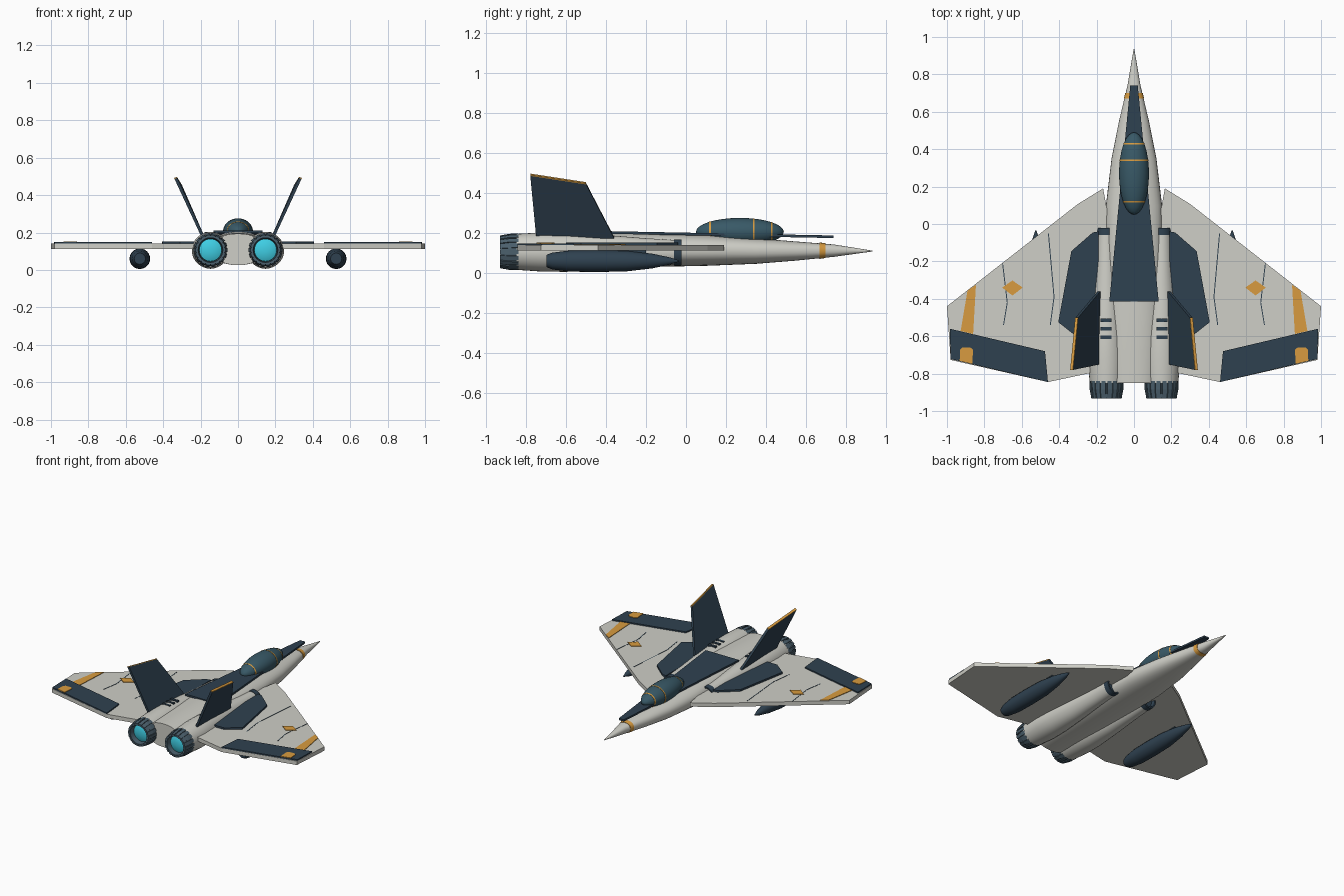
import bpy, bmesh, math
from mathutils import Vector

if "Cube" in bpy.data.objects:
    bpy.data.objects.remove(bpy.data.objects["Cube"])


def mat(name, rgb):
    m = bpy.data.materials.new(name)
    m.diffuse_color = (*rgb, 1)
    m.use_nodes = True
    m.node_tree.nodes["Principled BSDF"].inputs["Base Color"].default_value = m.diffuse_color
    return m


HULL = mat("hull_pale", (0.62, 0.62, 0.57))
NAVY = mat("navy", (0.028, 0.053, 0.08))
ORANGE = mat("orange", (0.69, 0.33, 0.05))
GLASS = mat("glass", (0.04, 0.1, 0.135))
STEEL = mat("steel", (0.07, 0.115, 0.15))
GLOW = mat("glow", (0.05, 0.62, 0.78))


def finish(name, bm, material, smooth=False):
    bmesh.ops.recalc_face_normals(bm, faces=bm.faces)
    me = bpy.data.meshes.new(name)
    bm.to_mesh(me)
    bm.free()
    ob = bpy.data.objects.new(name, me)
    bpy.context.collection.objects.link(ob)
    me.materials.append(material)
    if smooth:
        bpy.ops.object.select_all(action='DESELECT')
        bpy.context.view_layer.objects.active = ob
        ob.select_set(True)
        bpy.ops.object.shade_smooth_by_angle(angle=math.radians(35))
    return ob


def loft(name, sections, material, cx=0, n=32, power=2.0, caps=True):
    """Sections along y: (y, half width, centre z, half height)."""
    bm = bmesh.new()
    rings = []
    for y, rx, cz, rz in sections:
        ring = []
        for i in range(n):
            a = 2 * math.pi * i / n
            c, s = math.cos(a), math.sin(a)
            px = math.copysign(abs(c) ** (2 / power), c)
            pz = math.copysign(abs(s) ** (2 / power), s)
            ring.append(bm.verts.new((cx + rx * px, y, cz + rz * pz)))
        rings.append(ring)
    for r0, r1 in zip(rings, rings[1:]):
        for i in range(n):
            j = (i + 1) % n
            bm.faces.new((r0[i], r0[j], r1[j], r1[i]))
    if caps:
        bm.faces.new(rings[0])
        bm.faces.new(rings[-1])
    return finish(name, bm, material, True)


def prism(name, pts, offset, material, s=1):
    """Polygon swept by an offset; s=-1 gives the mirrored side."""
    bm = bmesh.new()
    off = Vector(offset)
    pts = [Vector(p) for p in pts]
    flip = lambda v: (v.x * s, v.y, v.z)
    a = [bm.verts.new(flip(p)) for p in pts]
    b = [bm.verts.new(flip(p + off)) for p in pts]
    bm.faces.new(a)
    bm.faces.new(b)
    for i in range(len(a)):
        j = (i + 1) % len(a)
        bm.faces.new((a[i], a[j], b[j], b[i]))
    return finish(name, bm, material)


def plate(name, xy, z0, z1, material, s=1):
    return prism(name, [(x, y, z0) for x, y in xy], (0, 0, z1 - z0), material, s)


# Fuselage and nose band
loft("fuselage", [(0.935, .002, .11, .002), (0.74, .035, .112, .031), (0.55, .08, .11, .048),
                  (0.35, .12, .11, .064), (0.1, .15, .114, .078), (-0.1, .155, .116, .084),
                  (-0.4, .15, .115, .088), (-0.7, .14, .112, .086), (-0.85, .13, .11, .084)],
     HULL, power=2.3)
loft("nose_band", [(0.67, .054, .112, .041), (0.70, .047, .112, .037)], ORANGE, power=2.3)

# Dark spine plate rising gently to the rear
prism("spine", [(-.02, .74, .175), (.02, .74, .175), (.132, -.415, .197), (-.132, -.415, .197)],
      (0, 0, .013), NAVY)

# Canopy with frame hoops
CY, CZ, RX, RY, RZ = .27, .206, .08, .22, .07
ring = lambda y, k=1.0: (y, RX * k * math.sqrt(max(1 - ((y - CY) / RY) ** 2, 1e-4)), CZ,
                         RZ * k * math.sqrt(max(1 - ((y - CY) / RY) ** 2, 1e-4)))
loft("canopy", [ring(CY - RY * math.cos(math.pi * i / 16)) for i in range(17)], GLASS)
for y in (.12, .34, .43):
    loft("canopy_frame", [ring(y - .004, 1.015), ring(y + .004, 1.015)], ORANGE)

for s in (1, -1):
    # Engine nacelle and intake lip
    nx = .147 * s
    loft("nacelle", [(-.05, .055, .103, .062), (-.2, .062, .102, .072), (-.4, .078, .102, .088),
                     (-.6, .096, .104, .098), (-.72, .1, .105, .098), (-.85, .09, .106, .09)],
         HULL, cx=nx)
    loft("intake_lip", [(-.06, .059, .103, .066), (-.022, .057, .103, .064), (-.022, .047, .103, .054),
                        (-.045, .04, .103, .047)], NAVY, cx=nx)

    # Nozzle shell, petals and glowing core
    loft("nozzle", [(y, r, .106, r) for y, r in ((-.83, .086), (-.88, .086), (-.93, .077),
                                                  (-.93, .066), (-.87, .06))], STEEL, cx=nx)
    loft("engine_glow", [(-.865, .061, .106, .061), (-.895, .06, .106, .06), (-.905, .04, .106, .04),
                         (-.908, .01, .106, .01)], GLOW, cx=nx)
    for k in range(18):
        a = 2 * math.pi * k / 18
        u, t = Vector((math.cos(a), 0, math.sin(a))), Vector((-math.sin(a), 0, math.cos(a))) * .011
        c = Vector((nx, 0, .106))
        f, m, b = (c + u * r + Vector((0, y, 0)) for r, y in ((.091, -.84), (.09, -.885), (.081, -.932)))
        prism("nozzle_petal", [f - t, m - t, b - t, b - t - u * .012, f - t - u * .012], t * 2, STEEL)

    # Wing and its painted panels
    plate("wing", [(.13, .0), (.165, .19), (.3, .107), (1, -.44), (.98, -.727), (.46, -.845),
                   (.235, -.797), (.13, -.78)], .112, .14, HULL, s)
    plate("elevon", [(.985, -.56), (.476, -.68), (.46, -.845), (.98, -.722)], .135, .149, NAVY, s)
    plate("wing_root_panel", [(.19, -.04), (.22, -.045), (.335, -.145), (.405, -.525), (.31, -.6),
                              (.19, -.6)], .135, .153, NAVY, s)
    plate("wing_stripe", [(.845, -.325), (.89, -.355), (.927, -.572), (.86, -.588)],
          .135, .144, ORANGE, s)
    plate("elevon_patch", [(.86, -.672), (.875, -.66), (.918, -.66), (.93, -.672), (.932, -.732),
                           (.865, -.748)], .14, .153, ORANGE, s)
    plate("wing_diamond", [(.595, -.34), (.65, -.302), (.705, -.34), (.65, -.382)],
          .135, .145, ORANGE, s)
    for line in ([(.455, -.05), (.425, -.39), (.445, -.54)], [(.70, -.21), (.675, -.42), (.695, -.54)]):
        edge = [(x + .005, y) for x, y in reversed(line)]
        plate("panel_line", line + edge, .135, .1415, NAVY, s)

    # Canted tail fin with coloured tip
    fin = [(.18, -.36, .18), (.18, -.75, .18), (.325, -.78, .493), (.298, -.50, .45)]
    thick = Vector((.9, 0, -.42)) * .016
    prism("tail_fin", fin, thick, NAVY, s)
    up = Vector((.002, 0, .005))
    a, b = Vector(fin[2]), Vector(fin[3])
    prism("fin_tip", [a, b, b + up, a + up], thick, ORANGE, s)

    # Deck vents
    for y in (-.515, -.56, -.605):
        plate("vent", [(.12, y - .009), (.178, y - .009), (.178, y + .009), (.12, y + .009)],
              .17, .204, NAVY, s)

    # Under-wing pod
    loft("wing_pod", [(y, r, .06, r) for y, r in ((-.70, .03), (-.67, .042), (-.58, .053), (-.45, .055),
                                                   (-.3, .052), (-.17, .037), (-.08, .018), (-.035, .003))],
         NAVY, cx=.525 * s, n=24)
    plate("pod_pylon", [(.515, -.2), (.535, -.2), (.535, -.55), (.515, -.55)], .09, .12, NAVY, s)
